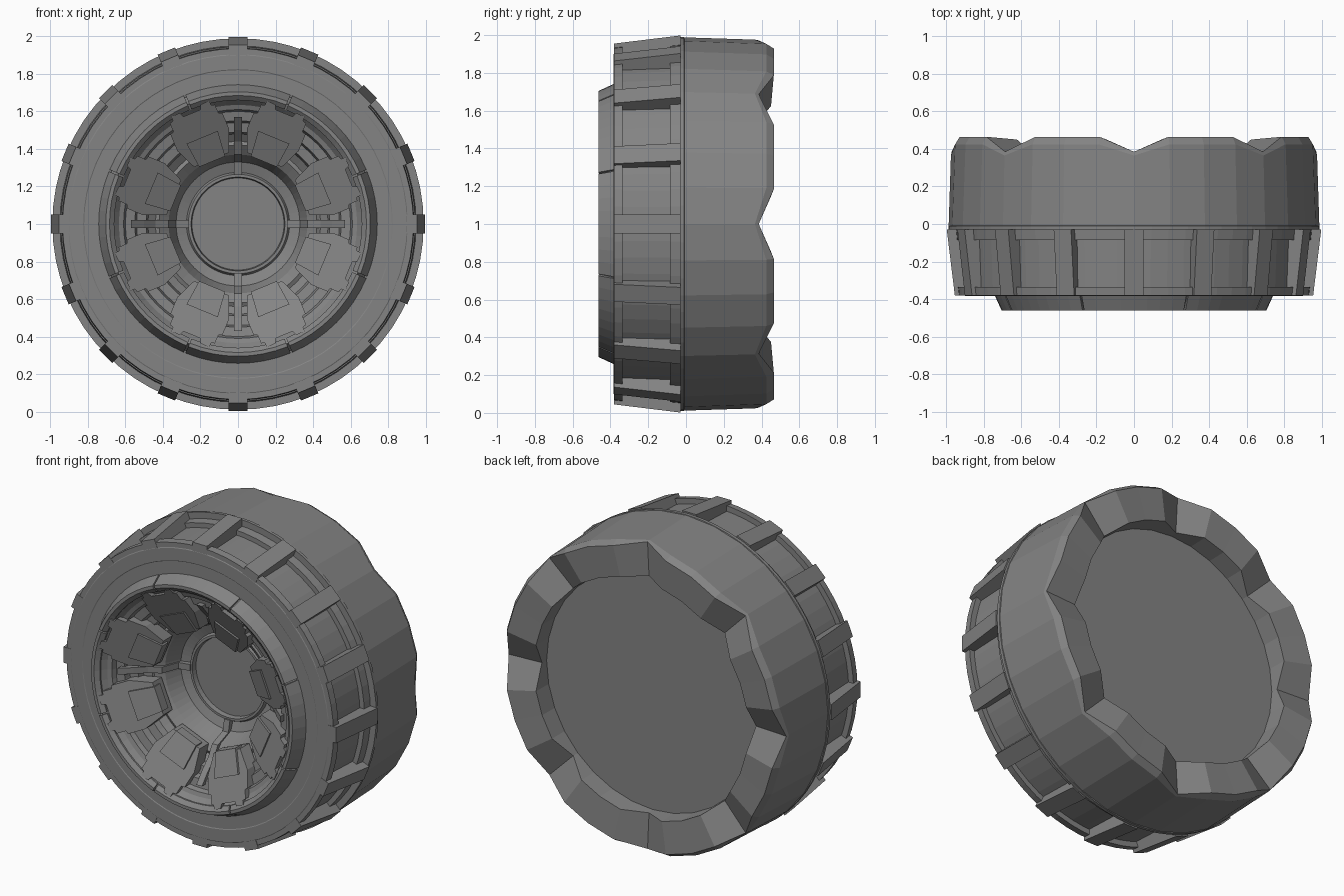
import bpy, bmesh, math
from math import cos, sin, pi, radians

if "Cube" in bpy.data.objects:
    bpy.data.objects.remove(bpy.data.objects["Cube"])

grey = bpy.data.materials.new("dark_grey")
grey.diffuse_color = (.23, .23, .23, 1)
grey.use_nodes = True
grey.node_tree.nodes["Principled BSDF"].inputs["Base Color"].default_value = grey.diffuse_color


def place(r, t, y, a):
    """radial, tangential, axial -> world, wheel axis along y at z = 1"""
    return (r * cos(a) - t * sin(a), y, 1 + r * sin(a) + t * cos(a))


def finish(bm, name):
    bmesh.ops.recalc_face_normals(bm, faces=bm.faces[:])
    me = bpy.data.meshes.new(name)
    bm.to_mesh(me)
    bm.free()
    me.materials.append(grey)
    ob = bpy.data.objects.new(name, me)
    bpy.context.collection.objects.link(ob)
    return ob


def lathe(name, profile, seg):
    """(radius, y, dip, flare) rings joined and capped; dip and flare act at the scallops"""
    bm = bmesh.new()
    rings = []
    for r, y, dip, flare in profile:
        ring = []
        for i in range(seg):
            low = i % 4 == 0
            ring.append(bm.verts.new(place(r + flare * low, 0, y - dip * low, 2 * pi * i / seg)))
        rings.append(ring)
    for p, q in zip(rings, rings[1:]):
        for i in range(seg):
            j = (i + 1) % seg
            bm.faces.new((p[i], p[j], q[j], q[i]))
    bm.faces.new(rings[0])
    bm.faces.new(rings[-1])
    return finish(bm, name)


def prism(bm, front, back):
    """solid between two matching loops of points"""
    f = [bm.verts.new(p) for p in front]
    b = [bm.verts.new(p) for p in back]
    bm.faces.new(f)
    bm.faces.new(b[::-1])
    for i in range(len(f)):
        j = (i + 1) % len(f)
        bm.faces.new((f[i], b[i], b[j], f[j]))


def radial_fin(bm, profile, half, a):
    """(r, y) profile given thickness along the tangent"""
    prism(bm, [place(r, -half, y, a) for r, y in profile],
          [place(r, half, y, a) for r, y in profile])


def sloped_plate(bm, outline, height, thick, a):
    """(r, t) outline lying on a slope height(r)"""
    prism(bm, [place(r, t, height(r), a) for r, t in outline],
          [place(r, t, height(r) + thick, a) for r, t in outline])


def mirror(half):
    return half + [(r, -t) for r, t in reversed(half)]


# front half: hub, stepped bowl, face and recessed tread band
front = [
    (.245, -.07), (.25, -.10), (.265, -.10), (.275, -.08), (.33, -.10),
    (.37, -.20), (.42, -.24), (.44, -.23), (.48, -.26), (.49, -.30),
    (.54, -.31), (.55, -.35), (.60, -.36), (.61, -.39), (.635, -.40),
    (.66, -.43), (.69, -.445), (.73, -.38), (.82, -.38), (.825, -.383), (.90, -.383),
    (.905, -.38), (.935, -.38), (.94, -.335), (.905, -.335),
    (.915, -.085), (.945, -.085), (.95, -.03), (.99, -.03), (.99, -.01), (.975, -.005),
]
lathe("front_body", [(r, y, 0, 0) for r, y in front], 64)

# rear half: faceted wall, scalloped rim and sunken back disc
lathe("rear_body", [(.988, -.008, 0, 0), (.972, .425, .06, .004), (.947, .465, .08, .025),
                    (.75, .45, .08, 0), (.745, .33, 0, 0)], 32)

# sixteen tread ribs around the front half
bm = bmesh.new()
for k in range(16):
    radial_fin(bm, [(.88, -.382), (.955, -.382), (.998, -.03), (.88, -.03)], .05, k * pi / 8)
finish(bm, "tread_ribs")

# raised front ring in eight segments with narrow gaps
bm = bmesh.new()
section = [(.745, -.375), (.705, -.462), (.685, -.462), (.66, -.44), (.66, -.375)]
for k in range(8):
    loops = []
    for s in range(9):
        a = radians(22.5 + 45 * k + .4 + 44.2 * s / 8)
        loops.append([bm.verts.new(place(r, 0, y, a)) for r, y in section])
    for p, q in zip(loops, loops[1:]):
        for i in range(5):
            j = (i + 1) % 5
            bm.faces.new((p[i], p[j], q[j], q[i]))
    bm.faces.new(loops[0])
    bm.faces.new(loops[-1])
finish(bm, "front_ring")

# four spokes in the bowl
bm = bmesh.new()
for k in range(4):
    radial_fin(bm, [(.26, -.11), (.33, -.125), (.37, -.23), (.44, -.27), (.50, -.33), (.57, -.39),
                    (.57, -.32), (.44, -.2), (.37, -.17), (.33, -.07), (.26, -.07)], .02, k * pi / 2)
finish(bm, "hub_spokes")


# eight inclined lugs with a raised panel each
def slope(r):
    return -.46 + (.665 - r) * .5


lug = mirror([(.37, .10), (.485, .15), (.58, .15), (.585, .13), (.635, .13), (.64, .11),
              (.665, .11), (.665, .06), (.64, .05)])
panel = mirror([(.36, .075), (.50, .09)])
bm = bmesh.new()
for k in range(8):
    a = radians(22.5 + 45 * k)
    sloped_plate(bm, lug, slope, .09, a)
    sloped_plate(bm, panel, lambda r: slope(r) - .015, .06, a)
finish(bm, "hub_lugs")
